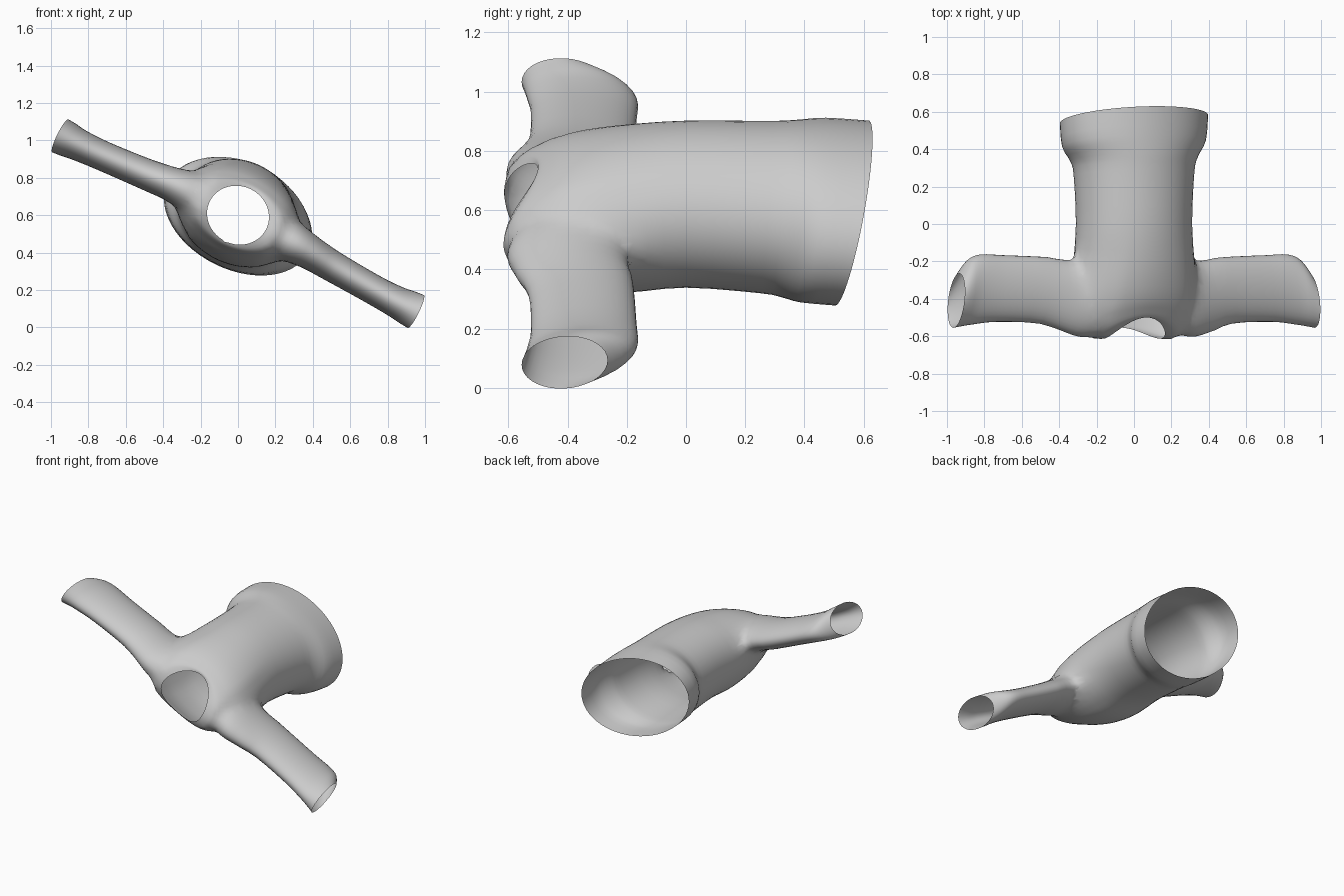
import bpy, bmesh, math
from mathutils import Vector

if "Cube" in bpy.data.objects:
    bpy.data.objects.remove(bpy.data.objects["Cube"])

TILT = math.radians(26.3)
U = Vector((math.cos(TILT), 0, -math.sin(TILT)))   # sleeve-to-sleeve direction
V = Vector((math.sin(TILT), 0, math.cos(TILT)))    # back-to-chest direction
Y = Vector((0, 1, 0))


def refine(stations, steps=3):
    """Catmull-Rom interpolation of a station list."""
    out, n = [], len(stations)
    for i in range(n - 1):
        p = [stations[min(max(j, 0), n - 1)] for j in range(i - 1, i + 3)]
        for k in range(steps):
            t = k / steps
            out.append([0.5 * (2 * b + (c - a) * t + (2 * a - 5 * b + 4 * c - d) * t * t
                               + (3 * b - a - 3 * c + d) * t ** 3) for a, b, c, d in zip(*p)])
    return out + [list(stations[-1])]


def loft(name, rings):
    """Closed tube through rings; end caps are tagged with material index 1."""
    bm = bmesh.new()
    loops = [[bm.verts.new(p) for p in r] for r in rings]
    n = len(rings[0])
    for a, b in zip(loops, loops[1:]):
        for i in range(n):
            bm.faces.new((a[i], a[(i + 1) % n], b[(i + 1) % n], b[i]))
    for lp in (loops[0], loops[-1]):
        c = bm.verts.new(sum((v.co for v in lp), Vector()) / n)
        for i in range(n):
            bm.faces.new((lp[i], lp[(i + 1) % n], c)).material_index = 1
    bmesh.ops.recalc_face_normals(bm, faces=bm.faces)
    me = bpy.data.meshes.new(name)
    bm.to_mesh(me)
    bm.free()
    for m in tags:
        me.materials.append(m)
    ob = bpy.data.objects.new(name, me)
    bpy.context.collection.objects.link(ob)
    return ob


def torso_ring(y, a, b, cz, front, back, n=56):
    pts = []
    for i in range(n):
        t = 2 * math.pi * i / n
        c, s = math.cos(t), math.sin(t)
        yy = y + (front + back) / 2 * s * s + (front - back) / 2 * s
        pts.append(Vector((0, yy, cz)) + U * a * c + V * b * s)
    return pts


def sleeve_ring(side, s, yc, hy, hd, d, n=36):
    pts = []
    for i in range(n):
        t = 2 * math.pi * i / n
        along = s - 0.12 * hy * math.cos(t)
        pts.append(Vector((0, yc, 0.555)) + U * side * along
                   + Y * hy * math.cos(t) + V * (d + hd * math.sin(t)))
    return pts


tags = [bpy.data.materials.new("skin"), bpy.data.materials.new("cap")]

# Torso, hem to neckline: y, half width, half depth, centre z, chest and back shift in y
torso = [
    (0.56, 0.42, 0.28, 0.59, 0.07, -0.07),
    (0.43, 0.405, 0.285, 0.60, 0.05, -0.05),
    (0.35, 0.355, 0.285, 0.605, 0.03, -0.03),
    (0.27, 0.333, 0.28, 0.61, 0.02, -0.02),
    (0.00, 0.32, 0.272, 0.62, 0, 0),
    (-0.20, 0.34, 0.268, 0.605, 0, 0),
    (-0.35, 0.355, 0.248, 0.60, 0.02, 0.01),
    (-0.46, 0.345, 0.222, 0.60, 0.05, 0.03),
    (-0.55, 0.31, 0.195, 0.60, 0.09, 0.06),
    (-0.61, 0.25, 0.172, 0.60, 0.115, 0.07),
    (-0.61, 0.168, 0.155, 0.60, 0.11, 0.055),
]
garment = loft("pullover", [torso_ring(*r) for r in refine(torso)])

# Sleeves, shoulder to cuff: distance, centre y, half width, half thickness, chest offset
sleeve = [
    (0.21, -0.40, 0.16, 0.11, 0.04),
    (0.29, -0.41, 0.21, 0.115, 0.04),
    (0.40, -0.39, 0.197, 0.095, 0.035),
    (0.55, -0.355, 0.178, 0.084, 0.02),
    (0.80, -0.345, 0.178, 0.08, 0.005),
    (0.94, -0.35, 0.187, 0.085, 0),
    (1.01, -0.37, 0.177, 0.094, 0),
    (1.06, -0.41, 0.145, 0.098, 0),
]
bpy.context.view_layer.objects.active = garment
for side in (-1, 1):
    arm = loft("sleeve", [sleeve_ring(side, *r) for r in refine(sleeve)])
    mod = garment.modifiers.new("join", 'BOOLEAN')
    mod.operation, mod.solver, mod.object = 'UNION', 'EXACT', arm
    bpy.ops.object.modifier_apply(modifier=mod.name)
    bpy.data.objects.remove(arm)

# Open the hem, neck and cuffs by removing the caps, then blend the armholes
bm = bmesh.new()
bm.from_mesh(garment.data)
bmesh.ops.delete(bm, geom=[f for f in bm.faces if f.material_index == 1], context='FACES')
bmesh.ops.remove_doubles(bm, verts=bm.verts, dist=0.006)
joint = [v for v in bm.verts if 0.22 < abs(U.dot(v.co - Vector((0, 0, 0.58)))) < 0.47
         and v.co.y < -0.12]
for _ in range(8):
    bmesh.ops.smooth_vert(bm, verts=joint, factor=0.5,
                          use_axis_x=True, use_axis_y=True, use_axis_z=True)
bm.to_mesh(garment.data)
bm.free()
garment.data.materials.clear()

garment.select_set(True)
bpy.ops.object.shade_smooth_by_angle(angle=math.radians(50))
